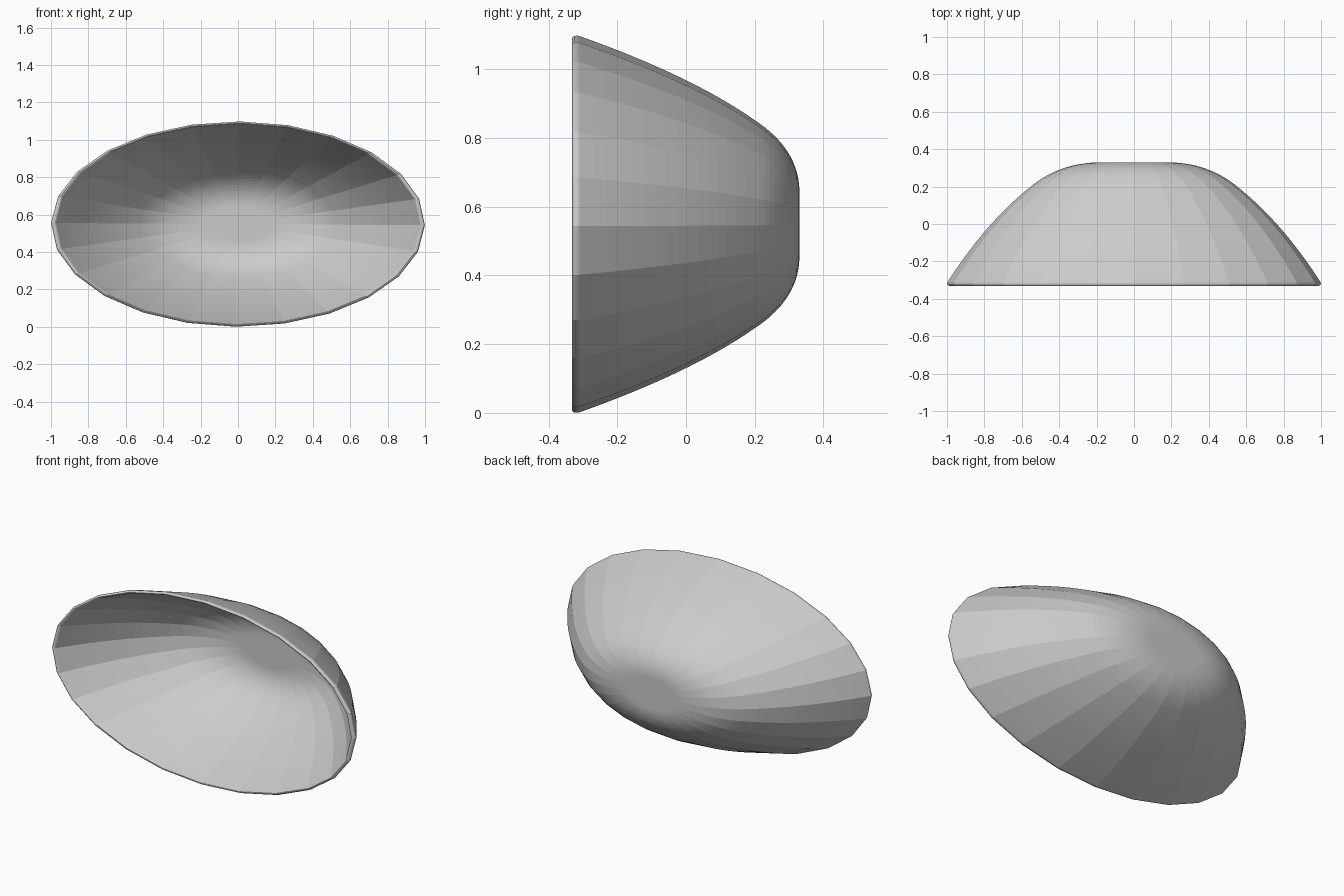
import bpy, bmesh, math
from mathutils import Vector

if "Cube" in bpy.data.objects:
    bpy.data.objects.remove(bpy.data.objects["Cube"])

SIDES = 24
HALF_H = 0.549      # half height of the oval opening (half width is 1)
THICK = 0.028       # shell thickness
TWIST = 0.011       # tiny turn of the facets


def bezier(a, b, c, n):
    """Points and outward normals on a quadratic curve, (radius, y)."""
    a, b, c = Vector(a), Vector(b), Vector(c)
    out = []
    for i in range(n + 1):
        t = i / n
        p = a * (1 - t) ** 2 + b * 2 * t * (1 - t) + c * t * t
        d = ((b - a) * (1 - t) + (c - b) * t).normalized()
        out.append((p, Vector((d.y, -d.x))))
    return out


# outer profile: curved wall, then rounded shoulder into the flat base
wall = bezier((0.997, -0.31), (0.79, 0.01), (0.56, 0.193), 16)
shoulder = bezier((0.56, 0.193), (0.405, 0.327), (0.18, 0.33), 14)
outer = wall + shoulder[1:]

# rounded lip joining inner and outer skins
p0, n0 = outer[0]
centre = p0 - n0 * THICK / 2
lip = []
for i in range(1, 6):
    a = math.pi * i / 6
    side = Vector((n0.y, -n0.x))
    lip.append(centre - n0 * math.cos(a) * THICK / 2 + side * math.sin(a) * THICK / 2)

profile = [p - n * THICK for p, n in reversed(outer)] + lip + [p for p, n in outer]

# sweep the profile round the y axis as an oval
bm = bmesh.new()
rings = []
for p in profile:
    ring = []
    for k in range(SIDES):
        a = 2 * math.pi * k / SIDES - TWIST
        ring.append(bm.verts.new((p.x * math.cos(a), p.y,
                                  HALF_H * (1 + p.x * math.sin(a)))))
    rings.append(ring)
for r, s in zip(rings, rings[1:]):
    for k in range(SIDES):
        j = (k + 1) % SIDES
        bm.faces.new((r[k], r[j], s[j], s[k]))

# flat base, inside and outside
bm.faces.new(rings[0])
bm.faces.new(rings[-1])
bmesh.ops.recalc_face_normals(bm, faces=bm.faces)

mesh = bpy.data.meshes.new("oval_bowl")
bm.to_mesh(mesh)
bm.free()
bowl = bpy.data.objects.new("oval_bowl", mesh)
bpy.context.collection.objects.link(bowl)
